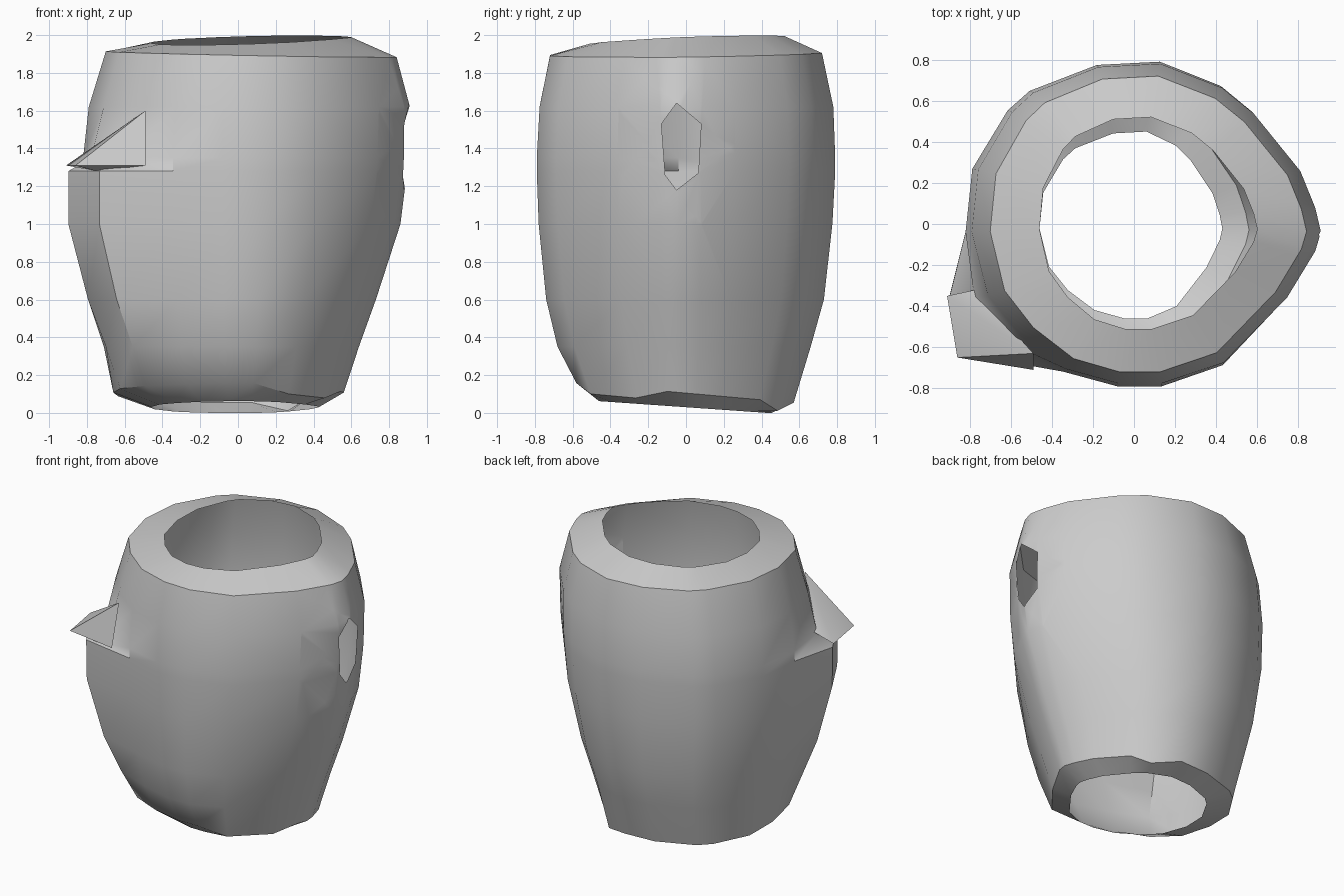
import bpy, bmesh, math
from mathutils import Vector

cube = bpy.data.objects.get("Cube")
if cube:
    bpy.data.objects.remove(cube)

clay = bpy.data.materials.new("plain_grey")
clay.use_nodes = True
GREY = (0.6, 0.6, 0.6, 1)
clay.diffuse_color = GREY
clay.node_tree.nodes["Principled BSDF"].inputs["Base Color"].default_value = GREY

# Irregular plan outline, scaled to each ring's four extents
PLAN = [(1, -.05), (.97, .1), (.89, .33), (.64, .69), (.47, .85), (.14, 1),
        (-.22, .98), (-.62, .82), (-.75, .7), (-.96, .34), (-1, -.05), (-.9, -.45),
        (-.7, -.7), (-.42, -.91), (-.1, -1), (.15, -1), (.48, -.87), (.82, -.46),
        (.97, -.17)]


def finish(name, bm, angle):
    mesh = bpy.data.meshes.new(name)
    bm.to_mesh(mesh)
    bm.free()
    mesh.materials.append(clay)
    obj = bpy.data.objects.new(name, mesh)
    bpy.context.collection.objects.link(obj)
    bpy.ops.object.select_all(action='DESELECT')
    obj.select_set(True)
    bpy.context.view_layer.objects.active = obj
    bpy.ops.object.shade_smooth_by_angle(angle=math.radians(angle))


def ring(bm, z, left, right, front, back, tilt_x=0, tilt_y=0, bulge=0, dip=0):
    verts = []
    for px, py in PLAN:
        x = px * (right if px > 0 else left)
        y = py * (back if py > 0 else front)
        # swelling of the front right corner
        if px < -.6 and py < -.4:
            x -= bulge
            y -= bulge * .6 * (py < -.6)
        # sagging corners of the lower edge
        sag = dip if px > .3 and (py < -.3 or py > .8) else 0
        verts.append(bm.verts.new((x, y, z + tilt_x * x + tilt_y * y - sag)))
    return verts


# Thin shell: bottom lip, bulging wall, top lip
RINGS = [
    (.03, .46, .43, .46, .45, 0, -.07),
    (.105, .66, .56, .58, .57, 0, -.09, .03, .05),
    (.35, .71, .64, .68, .66, 0, 0, .06),
    (.6, .76, .73, .74, .73, 0, 0, .11),
    (1, .82, .86, .78, .775, 0, 0, .16),
    (1.28, .82, .895, .79, .79, 0, 0, .16),
    (1.35, .82, .9, .79, .79, 0, 0, .04),
    (1.62, .79, .91, .775, .78),
    (1.9, .7, .84, .72, .72, -.02, .01),
    (1.972, .46, .6, .51, .52, .03, .04),
]
bm = bmesh.new()
loops = [ring(bm, *r) for r in RINGS]
n = len(PLAN)
for a, b in zip(loops, loops[1:]):
    for i in range(n):
        j = (i + 1) % n
        bm.faces.new((a[i], a[j], b[j], b[i]))

# Six-sided opening cut in the left side
outline = [(-.05, 1.64), (.08, 1.53), (.065, 1.27),
           (-.05, 1.18), (-.11, 1.26), (-.13, 1.53)]
corners = [Vector((0, y, z)) for y, z in outline]
planes = []
for p, q in zip(corners, corners[1:] + corners[:1]):
    d = q - p
    planes.append((p, Vector((0, d.z, -d.y))))
centre = sum(corners, Vector()) / len(corners)
planes = [(p, k if (centre - p).dot(k) < 0 else -k) for p, k in planes]


def near_opening(face):
    c = face.calc_center_median()
    return c.x > .75 and abs(c.y) < .3 and 1 < c.z < 1.8


bmesh.ops.triangulate(bm, faces=[f for f in bm.faces if near_opening(f)])
for p, k in planes:
    faces = [f for f in bm.faces if near_opening(f)]
    edges = {e for f in faces for e in f.edges}
    verts = {v for f in faces for v in f.verts}
    bmesh.ops.bisect_plane(bm, geom=faces + list(edges) + list(verts),
                           plane_co=p, plane_no=k)
inside = [f for f in bm.faces if near_opening(f) and
          all((f.calc_center_median() - p).dot(k) < 0 for p, k in planes)]
bmesh.ops.delete(bm, geom=inside, context='FACES')
finish("vessel_wall", bm, 35)

# Pointed ledge blending into the front right corner
bm = bmesh.new()
for p in [(-.86, -.65, 1.31), (-.91, -.35, 1.31), (-.49, -.71, 1.31),
          (-.49, -.63, 1.6), (-.77, -.32, 1.37), (-.75, -.62, 1.28)]:
    bm.verts.new(p)
bmesh.ops.convex_hull(bm, input=bm.verts)
bmesh.ops.recalc_face_normals(bm, faces=bm.faces)
finish("corner_ledge", bm, 30)
